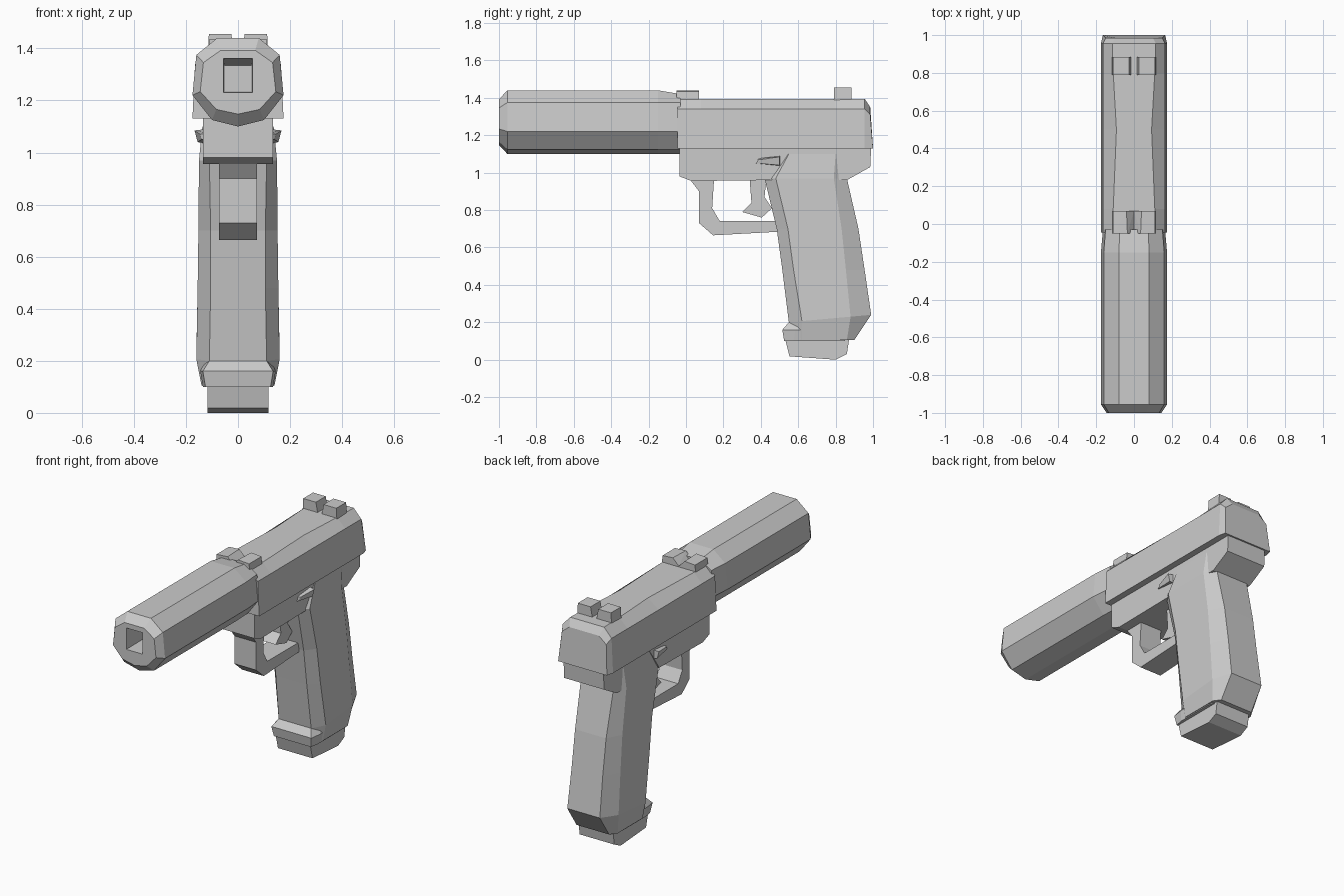
import bpy, bmesh

if "Cube" in bpy.data.objects:
    bpy.data.objects.remove(bpy.data.objects["Cube"])


def finish(name, bm):
    bmesh.ops.recalc_face_normals(bm, faces=bm.faces)
    me = bpy.data.meshes.new(name)
    bm.to_mesh(me)
    bm.free()
    ob = bpy.data.objects.new(name, me)
    bpy.context.collection.objects.link(ob)
    return ob


def loft(name, rings):
    """Skin equal-length rings of 3D points and cap both ends."""
    bm = bmesh.new()
    vs = [[bm.verts.new(p) for p in r] for r in rings]
    n = len(vs[0])
    for a, b in zip(vs, vs[1:]):
        for i in range(n):
            j = (i + 1) % n
            bm.faces.new((a[i], a[j], b[j], b[i]))
    bm.faces.new(vs[0])
    bm.faces.new(vs[-1])
    return finish(name, bm)


def side_plate(name, yz, x0, x1):
    """Side profile (y, z) spanning x0..x1."""
    return loft(name, [[(x, y, z) for y, z in yz] for x in (x0, x1)])


def mirrored(half):
    """Half section (x, z) from top to bottom -> closed symmetric ring."""
    return half + [(-x, z) for x, z in reversed(half) if x > 0]


def along_y(name, sections):
    return loft(name, [[(x, y, z) for x, z in mirrored(h)] for y, h in sections])


def mirror_x(ob):
    ob.modifiers.new("Mirror", 'MIRROR')


# Barrel tube: faceted, bevelled nose, slight taper at the slide
tube = [(0.08, 1.44), (0.16, 1.375), (0.175, 1.22), (0.10, 1.125), (0, 1.10)]
nose = [(x * 0.83, 1.27 + (z - 1.27) * 0.72) for x, z in tube]
tail = [(x * 0.94, min(z, 1.42)) for x, z in tube]
barrel = along_y("barrel_tube", [(-1.0, nose), (-0.955, tube), (-0.15, tube), (-0.03, tail)])

# Square bore, tapering inward
cutter = along_y("bore_cutter", [
    (-1.05, [(0.056, 1.37), (0.056, 1.23)]),
    (-0.83, [(0.052, 1.335), (0.052, 1.235)])])
cutter.hide_render = True
cutter.hide_viewport = True
cut = barrel.modifiers.new("Bore", 'BOOLEAN')
cut.operation = 'DIFFERENCE'
cut.object = cutter
cut.solver = 'EXACT'


# Slide with waisted top
def slide_section(top, z=1.395):
    return [(top, z), (0.165, z - 0.055), (0.175, 1.13)]


slide = along_y("slide", [
    (-0.045, slide_section(0.11)), (0.08, slide_section(0.11)),
    (0.50, slide_section(0.093)), (0.80, slide_section(0.11)),
    (0.955, slide_section(0.115)),
    (0.985, [(0.10, 1.35), (0.15, 1.31), (0.165, 1.13)])])
for v in slide.data.vertices:
    if v.co.y > 0.98 and v.co.z < 1.2:
        v.co.y = 1.0

# Front sight with a shallow V, and paired rear sights
along_y("front_sight", [
    (-0.05, [(0.035, 1.44), (0.11, 1.435), (0.115, 1.37), (0, 1.37)]),
    (0.07, [(0.04, 1.44), (0.11, 1.435), (0.115, 1.37), (0, 1.37)])])
front = bpy.data.objects["front_sight"]
bm = bmesh.new()
bm.from_mesh(front.data)
top_edges = [e for e in bm.edges if abs(e.verts[0].co.y - e.verts[1].co.y) < 0.01
             and min(v.co.z for v in e.verts) > 1.438]
for e in top_edges:
    new = bmesh.utils.edge_split(e, e.verts[0], 0.5)[1]
    new.co.z = 1.40
mid = [v for v in bm.verts if abs(v.co.x) < 0.001 and v.co.z > 1.39]
bmesh.ops.connect_verts(bm, verts=mid)
bmesh.ops.triangulate(bm, faces=bm.faces)
bm.to_mesh(front.data)
bm.free()

rear = loft("rear_sight", [
    [(x, y, z) for x, z in ((0.012, 1.38), (0.026, 1.455), (0.112, 1.455), (0.116, 1.38))]
    for y in (0.79, 0.885)])
mirror_x(rear)

# Frame under the slide
side_plate("frame", [
    (-0.035, 1.135), (-0.035, 0.98), (0.03, 0.955), (0.42, 0.96), (0.86, 0.96),
    (0.985, 1.03), (0.99, 1.135)], -0.135, 0.135)


# Grip: chamfered sections from frame to heel
def grip_ring(z, front, rear, w, fw, fc, rc, rise=0.0):
    half = [(fw, front), (w, front + fc), (w, rear - rc), (fw, rear)]
    pts = half + [(-x, y) for x, y in reversed(half)]
    return [(x, y, z + rise * (y - front) / (rear - front)) for x, y in pts]


loft("grip", [
    grip_ring(1.10, 0.50, 0.86, 0.137, 0.10, 0.05, 0.06),
    grip_ring(0.97, 0.42, 0.86, 0.15, 0.11, 0.06, 0.07),
    grip_ring(0.70, 0.485, 0.922, 0.152, 0.105, 0.06, 0.09),
    grip_ring(0.48, 0.515, 0.955, 0.155, 0.105, 0.06, 0.10),
    grip_ring(0.20, 0.55, 0.99, 0.16, 0.11, 0.07, 0.11, 0.04),
    grip_ring(0.105, 0.57, 0.90, 0.14, 0.11, 0.05, 0.04)])

# Lip at the front of the grip foot
loft("grip_lip", [
    grip_ring(0.20, 0.55, 0.72, 0.125, 0.11, 0.06, 0.04),
    grip_ring(0.16, 0.515, 0.80, 0.145, 0.135, 0.07, 0.04),
    grip_ring(0.10, 0.525, 0.85, 0.135, 0.125, 0.05, 0.04)])

# Magazine base
side_plate("magazine_base", [
    (0.53, 0.11), (0.553, 0.018), (0.80, 0.0), (0.86, 0.03), (0.872, 0.11)], -0.117, 0.117)

# Trigger guard and trigger
side_plate("trigger_guard", [
    (0.02, 0.965), (0.07, 0.90), (0.07, 0.73), (0.145, 0.665), (0.51, 0.685),
    (0.51, 0.75), (0.48, 0.742), (0.18, 0.742), (0.14, 0.81), (0.15, 0.965)], -0.073, 0.073)
side_plate("trigger", [
    (0.34, 0.97), (0.35, 0.84), (0.30, 0.79), (0.405, 0.76), (0.46, 0.81),
    (0.42, 0.87), (0.43, 0.97)], -0.045, 0.045)

# Side levers
lever = loft("side_lever", [
    [(0.12, 0.36, 1.05), (0.12, 0.36, 1.075), (0.12, 0.505, 1.09), (0.12, 0.505, 1.035)],
    [(0.14, 0.38, 1.05), (0.145, 0.40, 1.07), (0.167, 0.50, 1.085), (0.155, 0.50, 1.04)]])
mirror_x(lever)
